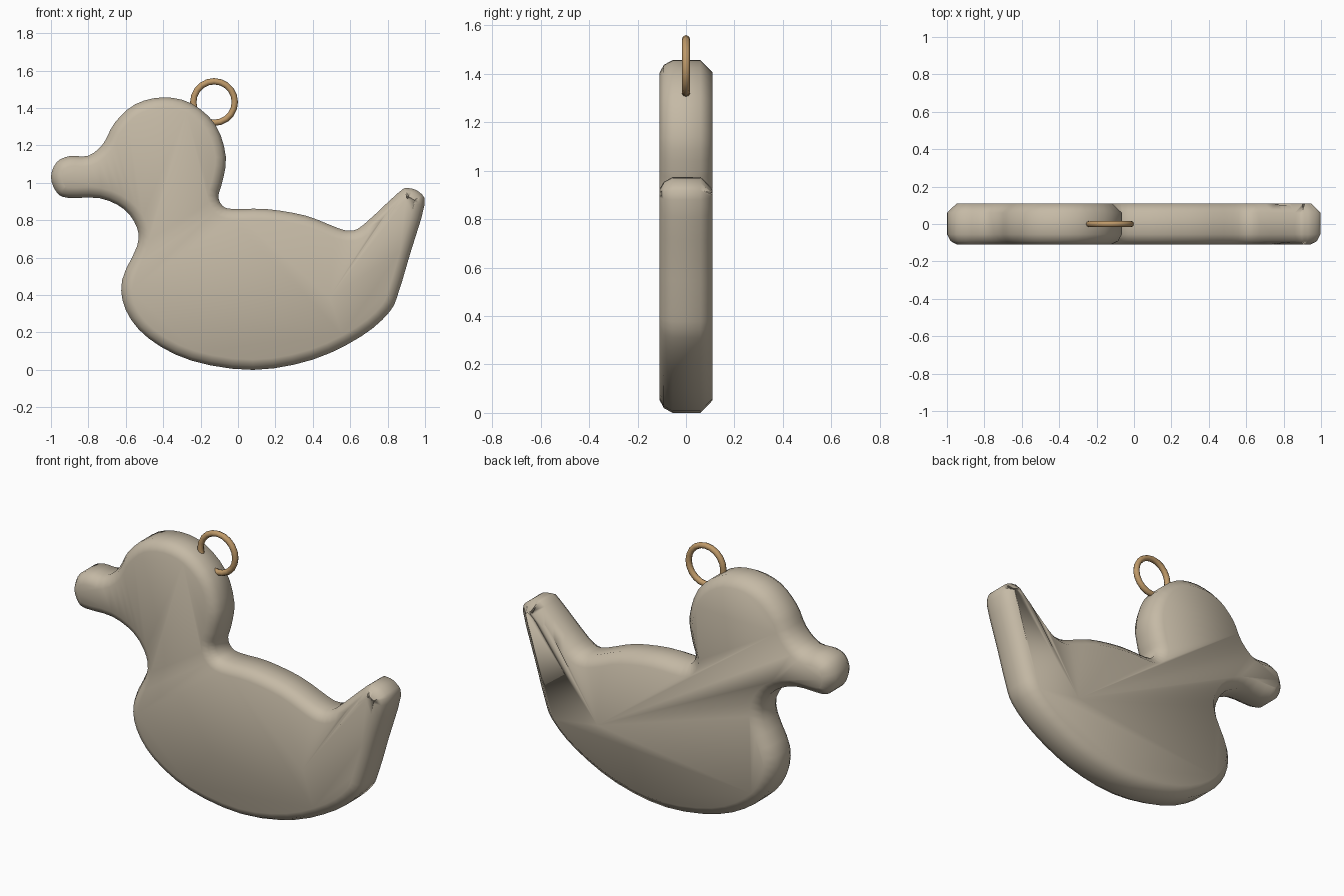
import bpy, bmesh, math
from mathutils import Vector

cube = bpy.data.objects.get("Cube")
if cube:
    bpy.data.objects.remove(cube, do_unlink=True)


def make_material(name, colour):
    mat = bpy.data.materials.new(name)
    mat.use_nodes = True
    mat.diffuse_color = colour
    mat.node_tree.nodes["Principled BSDF"].inputs["Base Color"].default_value = colour
    return mat


def smooth_loop(points, steps):
    """Closed Catmull-Rom curve through the points."""
    pts = [Vector(p) for p in points]
    count = len(pts)
    result = []
    for i in range(count):
        a, b, c, d = (pts[(i + k - 1) % count] for k in range(4))
        for s in range(steps):
            t = s / steps
            result.append(0.5 * (2 * b + (c - a) * t
                                 + (2 * a - 5 * b + 4 * c - d) * t ** 2
                                 + (3 * b - a - 3 * c + d) * t ** 3))
    return result


def inset_loop(loop, distance):
    """Move a clockwise outline inwards along its normals."""
    result = []
    for i, p in enumerate(loop):
        along = (loop[(i + 1) % len(loop)] - loop[i - 1]).normalized()
        result.append(p + Vector((along.y, -along.x)) * distance)
    return result


def add_object(name, bm, mat):
    mesh = bpy.data.meshes.new(name)
    bm.to_mesh(mesh)
    bm.free()
    obj = bpy.data.objects.new(name, mesh)
    bpy.context.collection.objects.link(obj)
    mesh.materials.append(mat)
    mesh.shade_smooth()
    return obj


clay = make_material("warm grey clay", (0.56, 0.49, 0.38, 1))
brass = make_material("brass", (0.52, 0.32, 0.14, 1))

# Side outline, clockwise from the beak tip
outline = [
    (-1, 1.03), (-.97, 1.11), (-.9, 1.143), (-.8, 1.145), (-.72, 1.21),
    (-.66, 1.32), (-.55, 1.42), (-.4, 1.457), (-.25, 1.425), (-.12, 1.31),
    (-.065, 1.14), (-.085, 1), (-.105, .93), (-.085, .88), (-.03, .86),
    (.15, .86), (.36, .825), (.53, .76), (.6, .745), (.67, .775),
    (.86, .95), (.91, .972), (.97, .95), (.997, .88), (.92, .62),
    (.86, .42), (.81, .31), (.66, .18), (.4, .055), (.08, 0),
    (-.25, .05), (-.48, .17), (-.6, .32), (-.62, .48), (-.54, .66),
    (-.54, .76), (-.61, .86), (-.74, .918), (-.91, .92), (-.97, .95),
]
loop = smooth_loop(outline, 3)

# Body: outline lofted through rounded front and chamfered back rims
bm = bmesh.new()
rings = []
for inset, y in ((.055, -.11), (.02, -.092), (0, -.055), (0, .06), (.052, .11)):
    rings.append([bm.verts.new((p.x, y, p.y)) for p in inset_loop(loop, inset)])
for first, second in zip(rings, rings[1:]):
    for i in range(len(first)):
        bm.faces.new((first[i - 1], first[i], second[i], second[i - 1]))
bm.faces.new(rings[0])
bm.faces.new(rings[-1])
bmesh.ops.recalc_face_normals(bm, faces=bm.faces)
body = add_object("duck_body", bm, clay)

# Tapered creases running up the tail on both sides
start, end = Vector((.45, 0, .33)), Vector((.885, 0, .955))
for side, y in (("front", -.112), ("back", .112)):
    axis = end - start
    bm = bmesh.new()
    bmesh.ops.create_cone(bm, cap_ends=True, segments=6, radius1=.001,
                          radius2=.016, depth=axis.length)
    bmesh.ops.rotate(bm, verts=bm.verts, matrix=axis.to_track_quat('Z', 'Y').to_matrix())
    bmesh.ops.translate(bm, verts=bm.verts, vec=(start + end) / 2 + Vector((0, y, 0)))
    cutter = add_object(side + "_crease_cutter", bm, clay)
    cutter.hide_render = True
    cutter.hide_set(True)
    cut = body.modifiers.new(side + "_crease", 'BOOLEAN')
    cut.operation = 'DIFFERENCE'
    cut.solver = 'EXACT'
    cut.object = cutter

# Apply the creases, then drop the cutters
graph = bpy.context.evaluated_depsgraph_get()
body.data = bpy.data.meshes.new_from_object(body.evaluated_get(graph))
body.modifiers.clear()
for side in ("front", "back"):
    bpy.data.objects.remove(bpy.data.objects[side + "_crease_cutter"], do_unlink=True)

# Hanging ring behind the head
bpy.ops.mesh.primitive_torus_add(major_segments=20, minor_segments=8,
                                 major_radius=.111, minor_radius=.017,
                                 location=(-.128, 0, 1.432),
                                 rotation=(math.pi / 2, 0, 0))
ring = bpy.context.object
ring.name = "hanging_ring"
ring.data.materials.append(brass)
bpy.ops.object.shade_smooth()
